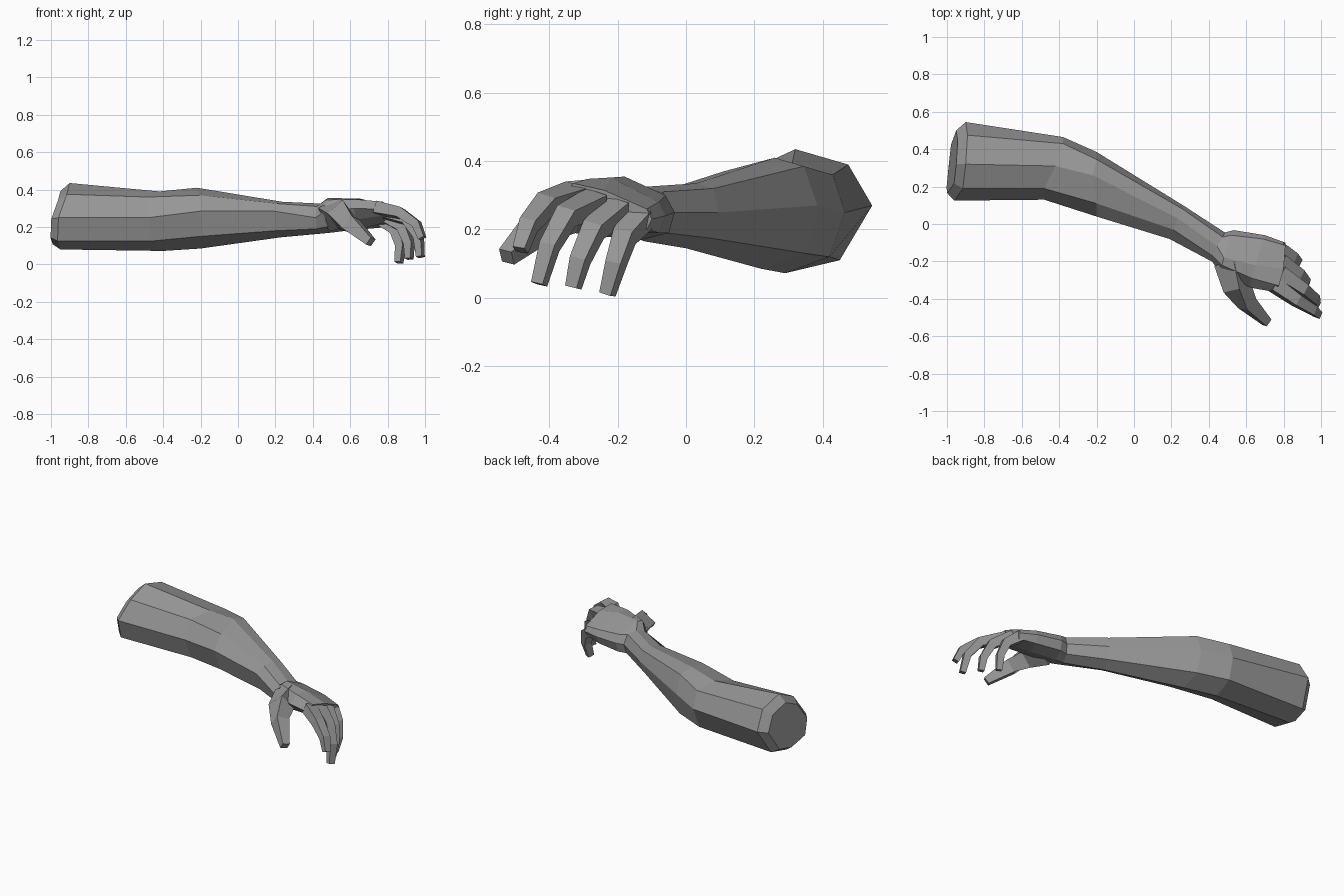
import bpy
import bmesh
from mathutils import Vector

cube = bpy.data.objects.get("Cube")
if cube:
    bpy.data.objects.remove(cube, do_unlink=True)

GREY = (0.31, 0.31, 0.31, 1.0)
skin = bpy.data.materials.new("mid grey")
skin.diffuse_color = GREY
skin.use_nodes = True
skin.node_tree.nodes["Principled BSDF"].inputs["Base Color"].default_value = GREY


def loft(name, rings):
    """Skin a list of equal-sized rings into a closed, flat-shaded tube."""
    bm = bmesh.new()
    loops = [[bm.verts.new(p) for p in ring] for ring in rings]
    n = len(loops[0])
    for a, b in zip(loops, loops[1:]):
        for i in range(n):
            j = (i + 1) % n
            bm.faces.new((a[i], a[j], b[j], b[i]))
    bm.faces.new(loops[0])
    bm.faces.new(loops[-1])
    bmesh.ops.recalc_face_normals(bm, faces=bm.faces)
    mesh = bpy.data.meshes.new(name)
    bm.to_mesh(mesh)
    bm.free()
    mesh.materials.append(skin)
    obj = bpy.data.objects.new(name, mesh)
    bpy.context.collection.objects.link(obj)
    return obj


def digit(name, path, sizes, hinge):
    """Four-sided finger along a path; sizes are (width, depth) at each joint."""
    pts = [Vector(p) for p in path]
    rings = []
    for i, p in enumerate(pts):
        tangent = (pts[min(i + 1, len(pts) - 1)] - pts[max(i - 1, 0)]).normalized()
        side = Vector(hinge)
        side = (side - tangent * side.dot(tangent)).normalized()
        up = tangent.cross(side)
        w, d = sizes[i][0] / 2, sizes[i][1] / 2
        rings.append([p + side * w * a + up * d * b
                      for a, b in ((1, 1), (-1, 1), (-1, -1), (1, -1))])
    return loft(name, rings)


# Octagonal sections, ordered: top, back top, back, back bottom,
# bottom, front bottom, front, front top
shoulder = [(-.90, .32, .435), (-.89, .475, .39), (-.90, .545, .27), (-.935, .45, .11),
            (-.95, .315, .08), (-.965, .16, .125), (-.96, .125, .25), (-.915, .19, .375)]
elbow = [(-.42, .31, .39), (-.38, .43, .36), (-.38, .465, .25), (-.39, .42, .12),
         (-.40, .29, .072), (-.46, .17, .125), (-.48, .13, .25), (-.48, .19, .36)]
forearm = [(-.22, .26, .41), (-.20, .345, .385), (-.20, .385, .27), (-.20, .35, .13),
           (-.20, .22, .085), (-.20, .09, .15), (-.20, .04, .285), (-.20, .11, .37)]
lower_forearm = [(.235, .03, .335), (.26, .08, .32), (.27, .095, .25), (.26, .07, .175),
                 (.23, 0, .145), (.20, -.06, .18), (.19, -.08, .285), (.21, -.03, .325)]
wrist = [(.445, -.12, .325), (.475, -.07, .31), (.485, -.045, .25), (.475, -.06, .19),
         (.45, -.12, .165), (.42, -.18, .19), (.415, -.20, .25), (.42, -.17, .31)]

# Bevelled shoulder cap, a shrunken copy of the first section pushed outward
centre = sum((Vector(p) for p in shoulder), Vector()) / 8
cap = [centre + (Vector(p) - centre) * .8 + Vector((-.045, 0, -.008)) for p in shoulder]
loft("arm", [cap, shoulder, elbow, forearm, lower_forearm, wrist])

# Palm, continuing from the wrist and tilted down towards the little finger
heel = [(.48, -.18, .355), (.52, -.06, .30), (.535, -.033, .25), (.53, -.05, .19),
        (.50, -.13, .17), (.47, -.22, .20), (.46, -.25, .28), (.47, -.22, .345)]
mid_palm = [(.65, -.22, .352), (.69, -.08, .28), (.70, -.06, .24), (.69, -.08, .19),
            (.66, -.18, .19), (.63, -.29, .24), (.62, -.34, .30), (.63, -.29, .348)]
knuckles = [(.80, -.24, .315), (.81, -.115, .26), (.81, -.10, .23), (.80, -.115, .20),
            (.79, -.23, .225), (.77, -.33, .26), (.76, -.365, .295), (.775, -.33, .335)]
loft("palm", [wrist, heel, mid_palm, knuckles])

# Four curled fingers
HINGE = (.10, .20, -.06)
SIZES = [(.075, .065), (.06, .055), (.05, .045), (.038, .035)]
fingers = {
    "index_finger": [(.75, -.325, .30), (.87, -.41, .275), (.955, -.46, .215), (.985, -.485, .14)],
    "middle_finger": [(.78, -.265, .28), (.905, -.35, .24), (.965, -.40, .15), (.975, -.43, .04)],
    "ring_finger": [(.78, -.20, .26), (.88, -.27, .20), (.915, -.31, .11), (.915, -.33, .03)],
    "little_finger": [(.77, -.135, .235), (.845, -.18, .18), (.87, -.205, .10), (.86, -.23, .01)],
}
for name, path in fingers.items():
    digit(name, path, SIZES, HINGE)

# Thumb, broad at its base and folded forward
digit("thumb",
      [(.51, -.20, .265), (.55, -.335, .265), (.605, -.425, .215), (.71, -.525, .12)],
      [(.12, .14), (.11, .11), (.085, .08), (.045, .045)],
      (.8, -.5, .3))
